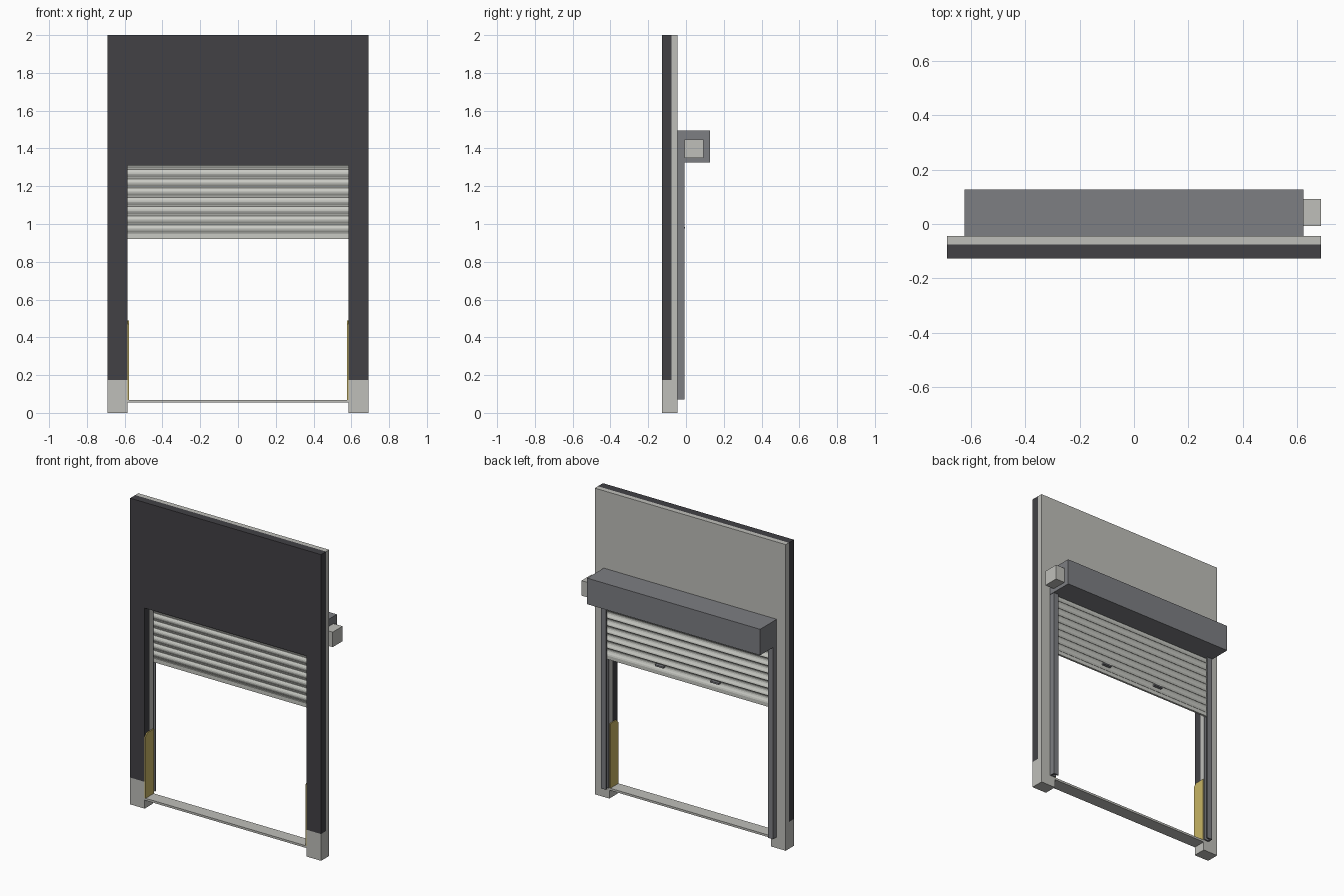
import bpy
import bmesh
import math
from mathutils import Vector

cube = bpy.data.objects.get("Cube")
if cube:
    bpy.data.objects.remove(cube, do_unlink=True)


def material(name, rgb):
    m = bpy.data.materials.new(name)
    m.use_nodes = True
    colour = (*rgb, 1)
    m.diffuse_color = colour
    m.node_tree.nodes["Principled BSDF"].inputs["Base Color"].default_value = colour
    return m


LIGHT = material("light_grey", (0.52, 0.52, 0.49))
DARK = material("charcoal", (0.054, 0.053, 0.06))
STEEL = material("steel_grey", (0.205, 0.21, 0.225))
SLAT = material("slat_grey", (0.58, 0.59, 0.55))
YELLOW = material("guard_yellow", (0.58, 0.46, 0.13))


def prism(name, mat, outline, axis, start, end):
    """Extrude a 2D outline along x (y,z), y (x,z) or z (x,y)."""
    def place(a, b):
        return {"x": (start, a, b), "y": (a, start, b), "z": (a, b, start)}[axis]
    bm = bmesh.new()
    face = bm.faces.new([bm.verts.new(place(a, b)) for a, b in outline])
    grown = bmesh.ops.extrude_face_region(bm, geom=[face])["geom"]
    shift = Vector([(end - start) * (axis == k) for k in "xyz"])
    bmesh.ops.translate(bm, vec=shift,
                        verts=[g for g in grown if isinstance(g, bmesh.types.BMVert)])
    bmesh.ops.recalc_face_normals(bm, faces=bm.faces)
    mesh = bpy.data.meshes.new(name)
    bm.to_mesh(mesh)
    bm.free()
    mesh.materials.append(mat)
    obj = bpy.data.objects.new(name, mesh)
    bpy.context.collection.objects.link(obj)
    return obj


def box(name, mat, x, y, z):
    outline = [(x[0], y[0]), (x[1], y[0]), (x[1], y[1]), (x[0], y[1])]
    return prism(name, mat, outline, "z", *z)


def portal(bottom):
    """Wall outline with the door opening cut from its lower edge."""
    half = [(OPEN, bottom), (OPEN, HEAD), (WALL, 2.0), (WALL, bottom)]
    a, b, c, d = half
    return [a, d, c] + [(-p[0], p[1]) for p in (c, d, a, b)] + [b]


WALL, OPEN, HEAD = 0.69, 0.585, 1.31
FRONT, SEAM, BACK, RAIL = -0.128, -0.076, -0.044, -0.009
BASE = 0.175

# Wall layers
prism("front_cladding", DARK, portal(BASE), "y", FRONT, SEAM)
prism("back_wall", LIGHT, portal(0), "y", SEAM, BACK)

# Threshold
box("threshold", LIGHT, (-OPEN, OPEN), (FRONT, BACK), (0.055, 0.069))

# Side parts, mirrored left and right
for side, s in (("left", 1), ("right", -1)):
    box(side + "_plinth", LIGHT, sorted((s * OPEN, s * WALL)), (FRONT, SEAM), (0, BASE))
    # U-shaped guide rail, open towards the doorway
    g0, g1, inner, outer, deep = -0.035, -0.018, OPEN, 0.622, 0.614
    channel = [(inner, BACK), (outer, BACK), (outer, RAIL), (inner, RAIL),
               (inner, g1), (deep, g1), (deep, g0), (inner, g0)]
    prism(side + "_guide_rail", STEEL, [(s * x, y) for x, y in channel], "z", 0.07, 1.33)
    # Yellow guard with clipped top front corner
    guard = [(FRONT, 0.069), (BACK, 0.069), (BACK, 0.49), (FRONT + 0.02, 0.49), (FRONT, 0.47)]
    prism(side + "_guard_plate", YELLOW, guard, "x", s * OPEN, s * (OPEN - 0.007))
    # Small lift handle on the back of the curtain
    box(side + "_lift_handle", STEEL, (s * 0.2 - 0.03, s * 0.2 + 0.03), (-0.026, -0.006), (0.975, 0.985))

# Roller curtain: curved slats joined by narrow hinge grooves
low, pitch, groove, count, steps = 0.945, 0.049, 0.009, 8, 5
line = []
for i in range(count):
    z0 = low + i * pitch
    line.append((-0.024, z0))
    for k in range(steps + 1):
        t = k / steps
        line.append((-0.027 - 0.009 * math.sin(math.pi * t), z0 + groove + t * (pitch - groove)))
curtain_outline = line + [(y + 0.006, z) for y, z in reversed(line)]
prism("roller_curtain", SLAT, curtain_outline, "x", -0.608, 0.608)
box("curtain_bottom_bar", SLAT, (-0.608, 0.608), (-0.033, -0.02), (0.92, 0.947))

# Roller housing and its motor box
box("roller_housing", STEEL, (-0.625, 0.625), (BACK, 0.128), (1.325, 1.495))
box("motor_box", LIGHT, (0.625, WALL), (-0.008, 0.093), (1.35, 1.448))
